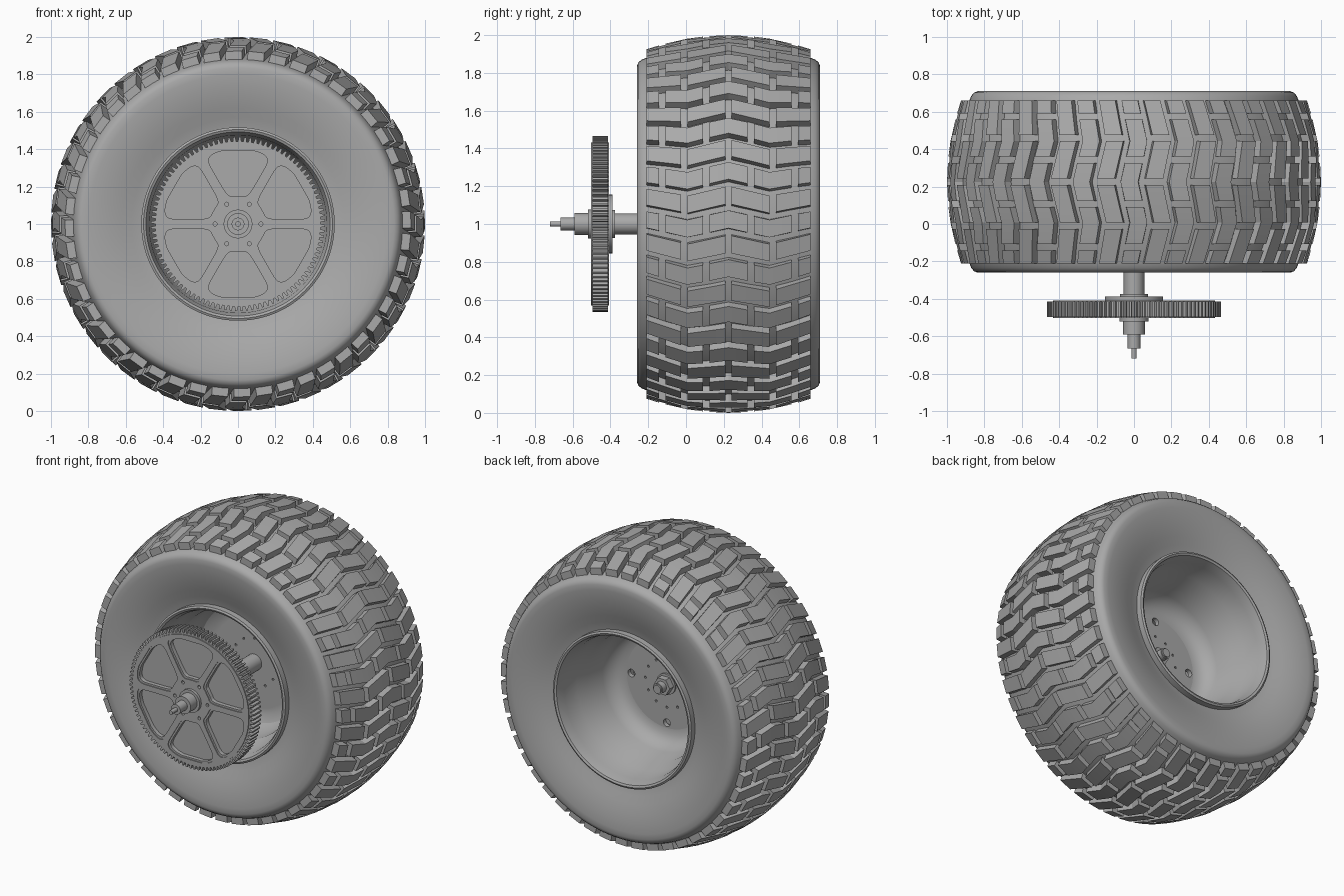
import bpy, bmesh
from math import sin, cos, pi, asin, radians, copysign

old = bpy.data.objects.get("Cube")
if old:
    bpy.data.objects.remove(old, do_unlink=True)

grey = bpy.data.materials.new("plain grey")
grey.use_nodes = True
grey.diffuse_color = (0.4, 0.4, 0.4, 1)
grey.node_tree.nodes["Principled BSDF"].inputs["Base Color"].default_value = grey.diffuse_color

MID = 0.225      # tyre centre along the axle
HALF = 0.435     # half width of the tread
LUGS = 48
DISC = 0.19      # wheel disc position along the axle


def finish(obj, angle=30):
    obj.location.z = 1
    obj.data.materials.clear()
    obj.data.materials.append(grey)
    bpy.ops.object.select_all(action='DESELECT')
    obj.select_set(True)
    bpy.context.view_layer.objects.active = obj
    bpy.ops.object.shade_smooth_by_angle(angle=radians(angle))
    return obj


def from_bmesh(name, bm, angle=30):
    bmesh.ops.recalc_face_normals(bm, faces=bm.faces)
    mesh = bpy.data.meshes.new(name)
    bm.to_mesh(mesh)
    bm.free()
    obj = bpy.data.objects.new(name, mesh)
    bpy.context.collection.objects.link(obj)
    return finish(obj, angle)


def lathe(name, profile, steps=96, closed=True, angle=30):
    """Spin (radius, y) points around the axle."""
    bm = bmesh.new()
    verts = [bm.verts.new((r, y, 0)) for r, y in profile]
    edges = [bm.edges.new(p) for p in zip(verts, verts[1:])]
    if closed:
        edges.append(bm.edges.new((verts[-1], verts[0])))
    bmesh.ops.spin(bm, geom=verts + edges, cent=(0, 0, 0), axis=(0, 1, 0),
                   angle=2 * pi, steps=steps, use_merge=True)
    bmesh.ops.remove_doubles(bm, verts=bm.verts, dist=0.0001)
    return from_bmesh(name, bm, angle)


def stepped(name, steps, sides=32):
    """Solid of stacked cylinders, each (radius, y start, y end)."""
    profile = [(0, steps[0][1])]
    for r, a, b in steps:
        profile += [(r, a), (r, b)]
    profile.append((0, steps[-1][2]))
    return lathe(name, profile, sides, closed=False)


def plate(name, outlines, y, depth):
    """Flat plate facing the front, later outlines are holes in the first."""
    curve = bpy.data.curves.new(name, 'CURVE')
    curve.dimensions = '2D'
    curve.fill_mode = 'BOTH'
    curve.extrude = depth / 2
    for outline in outlines:
        spline = curve.splines.new('POLY')
        spline.points.add(len(outline) - 1)
        for point, (x, z) in zip(spline.points, outline):
            point.co = (x, z, 0, 1)
        spline.use_cyclic_u = True
    obj = bpy.data.objects.new(name, curve)
    bpy.context.collection.objects.link(obj)
    obj.location.y = y
    obj.rotation_euler.x = pi / 2
    bpy.ops.object.select_all(action='DESELECT')
    obj.select_set(True)
    bpy.context.view_layer.objects.active = obj
    bpy.ops.object.convert(target='MESH')
    return finish(bpy.context.view_layer.objects.active)


def polar(r, a):
    return r * cos(a), r * sin(a)


def circle(r, count, centre=(0, 0)):
    return [(centre[0] + r * cos(2 * pi * i / count),
             centre[1] + r * sin(2 * pi * i / count)) for i in range(count)]


def crown(t):
    return 1 - 0.075 * (t / HALF) ** 2


# Tyre casing, mirrored about its middle
side = [(0.505, 0.3), (0.505, 0.415), (0.53, 0.42), (0.57, 0.432), (0.62, 0.449),
        (0.68, 0.466), (0.74, 0.478), (0.80, 0.485), (0.835, 0.485), (0.855, 0.478),
        (0.87, 0.46)]
side += [(crown(t) - 0.045, t) for t in (0.435, 0.33, 0.22, 0.11)]
lathe("tyre_casing", [(r, MID - t) for r, t in side] + [(crown(0) - 0.045, MID)]
      + [(r, MID + t) for r, t in reversed(side)], 128, angle=40)


# Tread: zigzag lugs, split into blocks in a brick pattern
KINK = 0.2175


def zigzag(t):
    phase = abs(t) / KINK % 2
    return 0.025 * (1 - 2 * (phase if phase <= 1 else 2 - phase))


def blocks(slots):
    """Stations across the tread of every block between the slots."""
    ends = [-HALF] + [s + d for s in slots for d in (-0.017, 0.017)] + [HALF]
    for a, b in zip(ends[::2], ends[1::2]):
        yield [a] + [k for k in (-KINK, 0, KINK) if a < k < b] + [b]


bm = bmesh.new()
for lug in range(LUGS):
    for row in blocks((-0.235, 0, 0.235) if lug % 2 else (-0.35, -0.118, 0.118, 0.35)):
        sections = []
        for t in row:
            ring = []
            for edge, drop, width in ((-1, 0.06, 0.052), (-1, 0, 0.047),
                                      (1, 0, 0.047), (1, 0.06, 0.052)):
                a = 2 * pi * lug / LUGS + zigzag(t) + edge * width
                x, z = polar(crown(t) - drop, a)
                ring.append(bm.verts.new((x, MID + t, z)))
            sections.append(ring)
        bm.faces.new(sections[0])
        bm.faces.new(sections[-1])
        for p, q in zip(sections, sections[1:]):
            for i in range(4):
                j = (i + 1) % 4
                bm.faces.new((p[i], p[j], q[j], q[i]))
from_bmesh("tread_blocks", bm, 5)

# Rim barrel, stepped down to the disc from both ends
lathe("rim_barrel", [(0.517, -0.19), (0.517, -0.232), (0.505, -0.238), (0.492, -0.232),
                     (0.475, -0.19), (0.465, -0.08), (0.43, -0.03), (0.42, 0.1),
                     (0.39, 0.15), (0.34, DISC - 0.015), (0.3, DISC - 0.015),
                     (0.3, DISC + 0.015), (0.34, DISC + 0.02), (0.385, 0.24), (0.415, 0.3),
                     (0.43, 0.44), (0.465, 0.5), (0.475, 0.62), (0.492, 0.682),
                     (0.505, 0.688), (0.517, 0.682), (0.517, 0.64)])

# Wheel disc with four bolt holes and a ring of small holes
holes = [circle(0.026, 16, polar(0.265, i * pi / 2)) for i in range(4)]
holes += [circle(0.008, 8, polar(0.16, i * pi / 6)) for i in range(12)]
plate("wheel_disc", [circle(0.305, 64)] + holes, DISC, 0.03)

# Drive gear: toothed ring with six rounded windows over a thin web
TEETH = 100
outline = []
for i in range(TEETH):
    for r, f in ((0.442, 0.0), (0.442, 0.35), (0.465, 0.5), (0.465, 0.85)):
        outline.append(polar(r, 2 * pi * (i + f) / TEETH))


def window(middle, grow):
    points = []
    for i in range(48):
        a = 2 * pi * (i + 0.5) / 48
        u, v = (copysign(abs(k) ** 0.33, k) for k in (cos(a), sin(a)))
        r = 0.275 + u * (0.125 + grow)
        spread = pi / 6 - asin((0.026 - grow) / r)
        points.append(polar(r, middle + v * spread))
    return points


spokes = [i * pi / 3 for i in range(6)]
pin_holes = [circle(0.011, 12, polar(0.122, a)) for a in spokes]
plate("gear_ring", [outline] + [window(a + pi / 6, 0) for a in spokes] + pin_holes,
      -0.455, 0.082)
plate("gear_lip", [circle(0.432, 96)] + [window(a + pi / 6, 0.012) for a in spokes]
      + pin_holes, -0.455, 0.094)
lathe("gear_web", [(0.03, -0.469), (0.42, -0.469), (0.42, -0.441), (0.03, -0.441)])

# Axle, front spindle and rear fixings
stepped("axle", [(0.155, -0.412, -0.388), (0.075, -0.388, -0.375),
                 (0.055, -0.375, DISC)], 48)
stepped("front_spindle", [(0.014, -0.72, -0.665), (0.034, -0.665, -0.59),
                          (0.058, -0.59, -0.52), (0.077, -0.52, -0.45)])
stepped("rear_washer", [(0.07, DISC, DISC + 0.027)])
stepped("rear_nut", [(0.06, DISC + 0.02, DISC + 0.07)], 6)
stepped("rear_stud", [(0.036, DISC + 0.02, DISC + 0.11), (0.028, DISC + 0.11, DISC + 0.12)])
